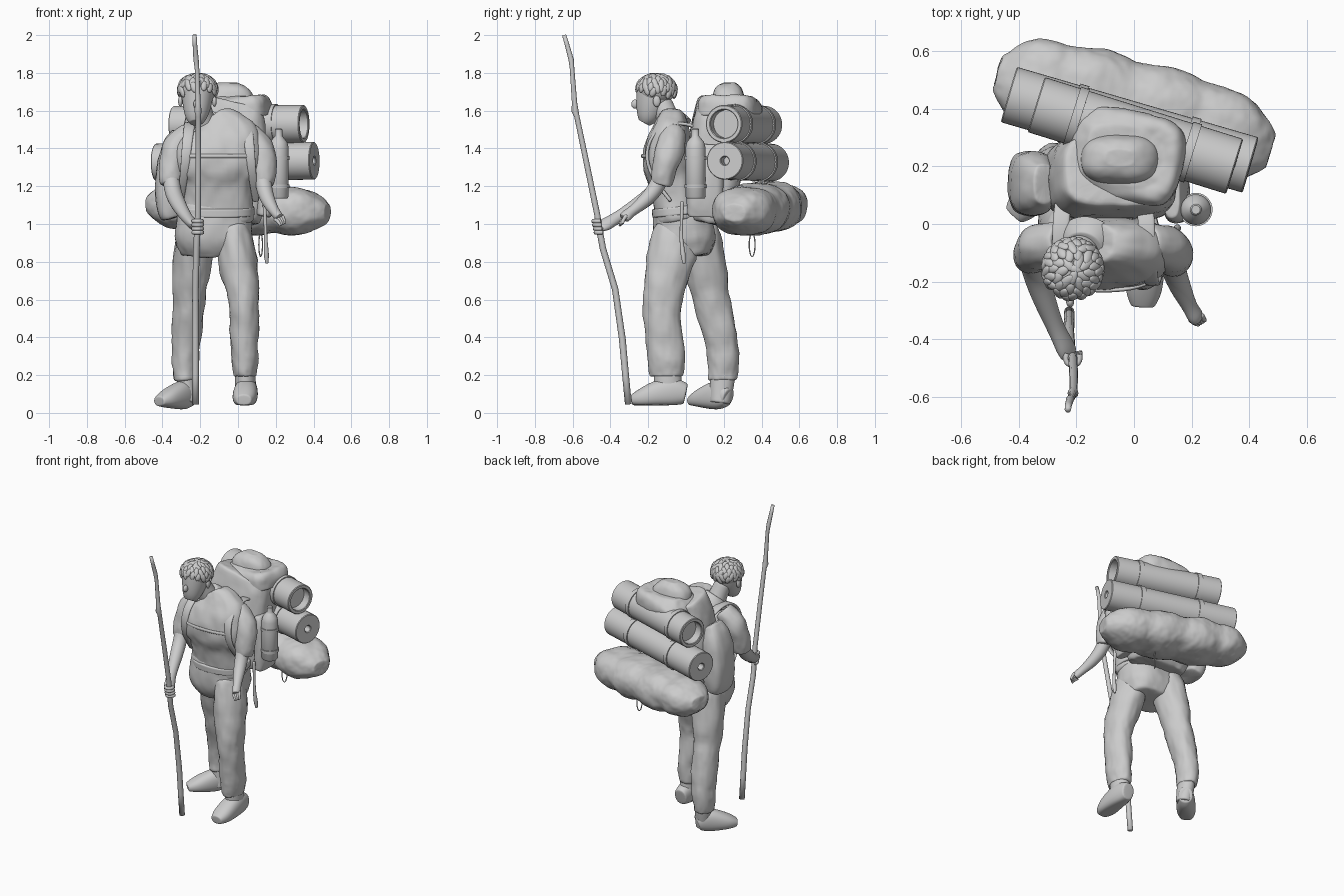
import bpy, bmesh, math, random
from mathutils import Vector, Matrix

random.seed(4)
X, Y, Z = Vector((1, 0, 0)), Vector((0, 1, 0)), Vector((0, 0, 1))
folds = bpy.data.textures.new("folds", 'CLOUDS')
folds.noise_scale = 0.1


def make(name, bm):
    bmesh.ops.recalc_face_normals(bm, faces=bm.faces)
    me = bpy.data.meshes.new(name)
    bm.to_mesh(me)
    bm.free()
    me.polygons.foreach_set("use_smooth", [True] * len(me.polygons))
    ob = bpy.data.objects.new(name, me)
    bpy.context.collection.objects.link(ob)
    return ob


def loft(name, pts, ref=Y, p=2.0, n=16, sub=2, wrinkle=0.0, floor=None):
    """Skin rings (x, y, z, half width[, half depth]) along a path."""
    pts = [tuple(q) if len(q) == 5 else (*q, q[3]) for q in pts]
    if sub:  # support rings keep the ends full
        mix = lambda a, b: tuple(u + (v - u) * 0.08 for u, v in zip(a, b))
        pts = [pts[0], mix(pts[0], pts[1])] + pts[1:-1] + [mix(pts[-1], pts[-2]), pts[-1]]
    bm, rings = bmesh.new(), []
    P = [Vector(q[:3]) for q in pts]
    for i, q in enumerate(pts):
        t = (P[min(i + 1, len(P) - 1)] - P[max(i - 1, 0)]).normalized()
        side = t.cross(ref).normalized()
        up = side.cross(t)
        ring = []
        for k in range(n):
            a = math.tau * k / n
            c, s = math.cos(a), math.sin(a)
            co = P[i] + side * q[3] * math.copysign(abs(c) ** (2 / p), c) \
                + up * q[4] * math.copysign(abs(s) ** (2 / p), s)
            if floor:
                co.z = max(co.z, floor(co.y))
            ring.append(bm.verts.new(co))
        rings.append(ring)
    for a, b in zip(rings, rings[1:]):
        for k in range(n):
            bm.faces.new((a[k], a[(k + 1) % n], b[(k + 1) % n], b[k]))
    bm.faces.new(rings[0])
    bm.faces.new(rings[-1])
    ob = make(name, bm)
    if sub:
        ob.modifiers.new("smooth", 'SUBSURF').levels = sub
        ob.modifiers["smooth"].render_levels = sub
    if wrinkle:
        d = ob.modifiers.new("folds", 'DISPLACE')
        d.texture, d.strength, d.texture_coords = folds, wrinkle, 'GLOBAL'
    return ob


def lathe(name, prof, start, end, n=32):
    """Spin (distance, radius) points about the line start-end."""
    start, end = Vector(start), Vector(end)
    bm = bmesh.new()
    vs = [bm.verts.new((r, 0, d)) for d, r in prof]
    es = [bm.edges.new(e) for e in zip(vs, vs[1:])]
    bmesh.ops.spin(bm, geom=vs + es, cent=(0, 0, 0), axis=Z, angle=math.tau, steps=n)
    bmesh.ops.remove_doubles(bm, verts=bm.verts, dist=1e-4)
    bm.transform(Matrix.Translation(start) @ (end - start).to_track_quat('Z', 'Y').to_matrix().to_4x4())
    ob = make(name, bm)
    bpy.ops.object.select_all(action='DESELECT')
    ob.select_set(True)
    bpy.context.view_layer.objects.active = ob
    bpy.ops.object.shade_smooth_by_angle(angle=math.radians(40))
    return ob


def blobs(name, items):
    """One mesh of ellipsoids: (centre, radii, rotation matrix)."""
    bm = bmesh.new()
    for c, r, rot in items:
        m = Matrix.Translation(c) @ rot.to_4x4() @ Matrix.Diagonal((*r, 1))
        bmesh.ops.create_icosphere(bm, subdivisions=3, radius=1, matrix=m)
    return make(name, bm)


I3 = Matrix.Identity(3)

# Head, neck, nose and ears
loft("head", [(-.222, -.222, 1.535, .035, .032), (-.222, -.208, 1.56, .058, .058),
              (-.218, -.188, 1.61, .074, .082), (-.215, -.17, 1.67, .085, .096),
              (-.213, -.162, 1.73, .09, .1), (-.213, -.16, 1.78, .05, .06)])
loft("neck", [(-.165, -.06, 1.48, .075), (-.185, -.095, 1.56, .06), (-.205, -.13, 1.64, .058)])
loft("collar", [(-.16, -.06, 1.51, .11, .1), (-.17, -.075, 1.545, .088, .083), (-.175, -.085, 1.56, .068, .066)])
blobs("nose_and_ears", [((-.222, -.27, 1.635), (.014, .02, .024), I3),
                        ((-.305, -.155, 1.65), (.012, .02, .03), I3),
                        ((-.125, -.155, 1.65), (.012, .02, .03), I3)])

# Hair: cap covered with locks combed away from the crown
locks = [(Vector((-.213, -.155, 1.71)), (.1, .103, .08), I3)]
for i in range(75):
    az = i * 2.39996
    el = math.asin(1 - 1.25 * (i + .5) / 75)
    if el < .1 and math.sin(az) < -.55:
        continue
    d = Vector((math.cos(el) * math.cos(az), math.cos(el) * math.sin(az), math.sin(el)))
    c = Vector((-.213, -.157, 1.71)) + Vector((d.x * .1, d.y * .103, d.z * .08))
    rot = d.to_track_quat('Z', 'Y').to_matrix() @ Matrix.Rotation(random.uniform(-.5, .5), 3, 'Z')
    locks.append((c, (.017, random.uniform(.025, .037), .011), rot))
blobs("hair", locks)

# Shirt body with a loose overhang, and trousers
loft("shirt", [(-.11, -.03, 1.02, .19, .135), (-.105, -.055, 1.15, .19, .12), (-.105, -.08, 1.25, .195, .12),
               (-.105, -.098, 1.29, .228, .135), (-.105, -.1, 1.38, .24, .132), (-.11, -.085, 1.46, .235, .115),
               (-.125, -.07, 1.52, .175, .09), (-.15, -.065, 1.55, .1, .07)], p=2.4, n=24, wrinkle=.022)
loft("trouser_seat", [(-.115, -.035, 1.12, .185, .135), (-.128, -.02, 1.0, .205, .16), (-.13, 0, .91, .212, .172),
                      (-.13, .005, .83, .17, .12)], p=2.4, n=24, wrinkle=.02)
loft("left_trouser_leg", [(-.03, -.04, .98, .09, .13), (.0, -.085, .8, .112, .133), (.025, -.125, .63, .088, .108),
                          (.033, -.128, .56, .08, .1), (.035, -.115, .4, .076, .106), (.037, -.11, .28, .074, .1),
                          (.037, -.105, .19, .062, .09)], wrinkle=.026)
loft("right_trouser_leg", [(-.225, .045, .98, .1, .13), (-.243, .1, .8, .106, .118), (-.258, .125, .63, .09, .102),
                           (-.262, .145, .54, .082, .098), (-.27, .19, .4, .08, .092), (-.28, .195, .28, .075, .085),
                           (-.278, .195, .17, .06, .078)], wrinkle=.026)
loft("waist_belt", [(-.11, -.03, 1.045, .2, .15), (-.11, -.035, 1.095, .198, .148)], p=2.4, n=24)

# Boots, with soles flattened on their floor line
loft("left_boot_shaft", [(.04, -.085, .06, .055, .075), (.04, -.095, .15, .056, .075), (.038, -.1, .24, .056, .075)])
loft("left_boot", [(.045, .0, .1, .045, .055), (.045, -.07, .115, .06, .085), (.04, -.16, .1, .068, .072),
                   (.033, -.24, .075, .066, .052), (.03, -.288, .068, .04, .028)],
     ref=Z, p=2.3, floor=lambda y: .04)
loft("right_boot_shaft", [(-.265, .18, .05, .05, .055), (-.272, .19, .14, .052, .065), (-.276, .195, .22, .053, .07)])
loft("right_boot", [(-.245, .225, .08, .045, .05), (-.28, .18, .1, .058, .085), (-.335, .12, .085, .064, .068),
                    (-.385, .065, .07, .062, .048), (-.418, .03, .06, .038, .026)],
     ref=Z, p=2.3, floor=lambda y: .045 - .2 * y)

# Sleeves, forearms and hands
loft("right_sleeve", [(-.25, -.06, 1.48, .065), (-.315, -.07, 1.43, .08), (-.345, -.09, 1.34, .075),
                      (-.358, -.105, 1.25, .068), (-.356, -.115, 1.21, .054)], wrinkle=.02)
loft("left_sleeve", [(.04, -.065, 1.48, .065), (.105, -.075, 1.43, .08), (.135, -.1, 1.34, .074),
                     (.14, -.12, 1.26, .066), (.135, -.13, 1.21, .054)], wrinkle=.02)
loft("right_forearm", [(-.355, -.11, 1.28, .046), (-.35, -.15, 1.18, .047), (-.32, -.24, 1.11, .044),
                       (-.28, -.345, 1.045, .032), (-.255, -.395, 1.015, .03, .036),
                       (-.238, -.43, .995, .028, .042), (-.225, -.455, .985, .018, .036)], n=12)
loft("left_forearm", [(.13, -.12, 1.28, .046), (.137, -.16, 1.18, .045), (.165, -.23, 1.11, .038),
                      (.195, -.29, 1.065, .026), (.21, -.315, 1.045, .028, .034), (.22, -.33, 1.03, .022, .03)], n=12)
for i in range(4):
    z = 1.015 - .02 * i
    yc = -.468 + .004 * i
    loft("right_finger", [(-.213 + .027 * math.cos(a), yc + .027 * math.sin(a), z, .012)
                          for a in (2.4, 3.3, 4.2, 5.1, 6.0, 6.9)], ref=Z, n=8, sub=1)
    o = (i - 1.5) * .012
    loft("left_finger", [(.213 + o, -.322 + o * .4, 1.035 + o * .5, .012), (.228 + o * .8, -.338 + o * .4, 1.02 + o * .4, .011),
                         (.236 + o * .6, -.343 + o * .4, .995 + o * .3, .007)], n=8, sub=1)

# Walking staff
loft("staff", [(-.225, -.305, .045, .018), (-.225, -.32, .2, .018), (-.225, -.337, .39, .018), (-.225, -.375, .655, .017),
               (-.22, -.44, .87, .017), (-.215, -.46, .98, .017), (-.212, -.47, 1.05, .016), (-.21, -.53, 1.34, .015),
               (-.21, -.578, 1.57, .014), (-.212, -.588, 1.6, .019), (-.212, -.59, 1.64, .014),
               (-.217, -.603, 1.82, .012), (-.222, -.608, 1.87, .014), (-.228, -.63, 1.95, .012),
               (-.23, -.645, 2.0, .011)], n=12, sub=0)

# Backpack body, lid, dome pocket and side pockets
loft("pack_body", [(-.08, .13, 1.0, .19, .1), (-.08, .145, 1.1, .23, .135), (-.08, .155, 1.35, .235, .145),
                   (-.07, .165, 1.53, .22, .145), (-.05, .19, 1.63, .19, .13)], p=3.5, n=24, wrinkle=.02)
lid = loft("pack_lid", [(0, 0, -.05, .2, .16), (0, 0, 0, .205, .165), (-.01, 0, .04, .185, .145),
                        (-.01, 0, .055, .13, .1)], p=3.5, n=24, wrinkle=.02)
lid.location, lid.rotation_euler = (-.025, .235, 1.62), (0, 0, -.2)
loft("lid_pocket", [(-.05, .225, 1.64, .14, .09), (-.05, .225, 1.69, .135, .085), (-.05, .23, 1.73, .1, .065),
                    (-.05, .23, 1.75, .05, .03)], p=2.6, wrinkle=.015)
loft("left_side_pocket", [(-.345, .14, 1.03, .06, .09), (-.36, .14, 1.1, .085, .115), (-.355, .14, 1.3, .085, .115),
                          (-.335, .14, 1.43, .065, .1), (-.31, .14, 1.48, .04, .07)], p=2.8, wrinkle=.015)
loft("right_side_pocket", [(.135, .1, 1.04, .04, .09), (.15, .1, 1.12, .05, .1), (.145, .1, 1.36, .045, .1),
                           (.13, .1, 1.42, .03, .08)], p=2.8, wrinkle=.015)

# Water bottle and its holder bands
lathe("bottle", [(0, 0), (0, .046), (.01, .053), (.27, .053), (.3, .045), (.325, .024), (.33, .02),
                 (.365, .02), (.37, .015), (.37, 0)], (.215, .05, 1.135), (.215, .05, 1.505))
for z in (1.19, 1.34):
    lathe("bottle_band", [(0, .05), (0, .058), (.02, .058), (.02, .05)], (.215, .05, z), (.215, .05, z + .02))

# Two rolled mats with hollow ends, each held by straps
for name, a, b, hole in (("upper_mat", (-.34, .415, 1.525), (.35, .2, 1.53), .075),
                         ("lower_mat", (-.435, .45, 1.325), (.405, .205, 1.335), .022)):
    a, b = Vector(a), Vector(b)
    L = (b - a).length
    lathe(name, [(.06, 0), (.06, hole), (.004, hole), (0, hole + .004), (0, .096), (.004, .1), (L - .004, .1),
                 (L, .096), (L, hole + .004), (L - .004, hole), (L - .06, hole), (L - .06, 0)], a, b, 40)
    for x in (-.2, .19):
        c = a.lerp(b, (x - a.x) / (b.x - a.x))
        d = (b - a).normalized() * .016
        lathe(name + "_strap", [(0, .09), (0, .106), (.032, .106), (.032, .09)], c - d, c + d, 40)

# Lumpy sleeping bag tied beneath
bag = []
for i in range(29):
    t = i / 28
    r = max(.35, (1 - abs(2 * t - 1) ** 4) ** .4) * (.88 + .14 * abs(math.sin(4 * math.pi * t + .3)) ** .7)
    bag.append((-.475 + .95 * t, .525 - .27 * t, 1.105 - .045 * t, .182 * r, .137 * r))
loft("sleeping_bag", bag, ref=Z, p=2.3, n=20, wrinkle=.02)

# Shoulder straps, chest strap, hanging cord and loop
for x, s in ((.045, 1), (-.255, -1)):
    loft("shoulder_strap", [(x - .01 * s, .08, 1.5, .01, .03), (x, -.0, 1.535, .01, .03), (x, -.1, 1.53, .01, .03),
                            (x + .01 * s, -.185, 1.47, .01, .028), (x + .02 * s, -.215, 1.37, .01, .026),
                            (x + .03 * s, -.19, 1.26, .01, .022), (x + .05 * s, -.08, 1.12, .01, .018)], ref=X, p=3, n=12)
loft("chest_strap", [(-.27, -.2, 1.36, .008, .012), (-.19, -.232, 1.36, .008, .012), (-.02, -.232, 1.36, .008, .012),
                     (.06, -.2, 1.36, .008, .012)], ref=Z, n=8)
loft("hanging_strap", [(.14, -.02, 1.12, .012), (.145, -.025, 1.0, .009), (.147, -.025, .9, .01), (.15, -.015, .84, .017),
                       (.153, -.01, .79, .008)], n=8)
loft("cord_loop", [(.12 + .01 * math.sin(a), .35 + .016 * math.sin(a), .89 + .065 * math.cos(a), .004)
                   for a in (math.tau * k / 12 for k in range(13))], ref=X, n=6, sub=1)
